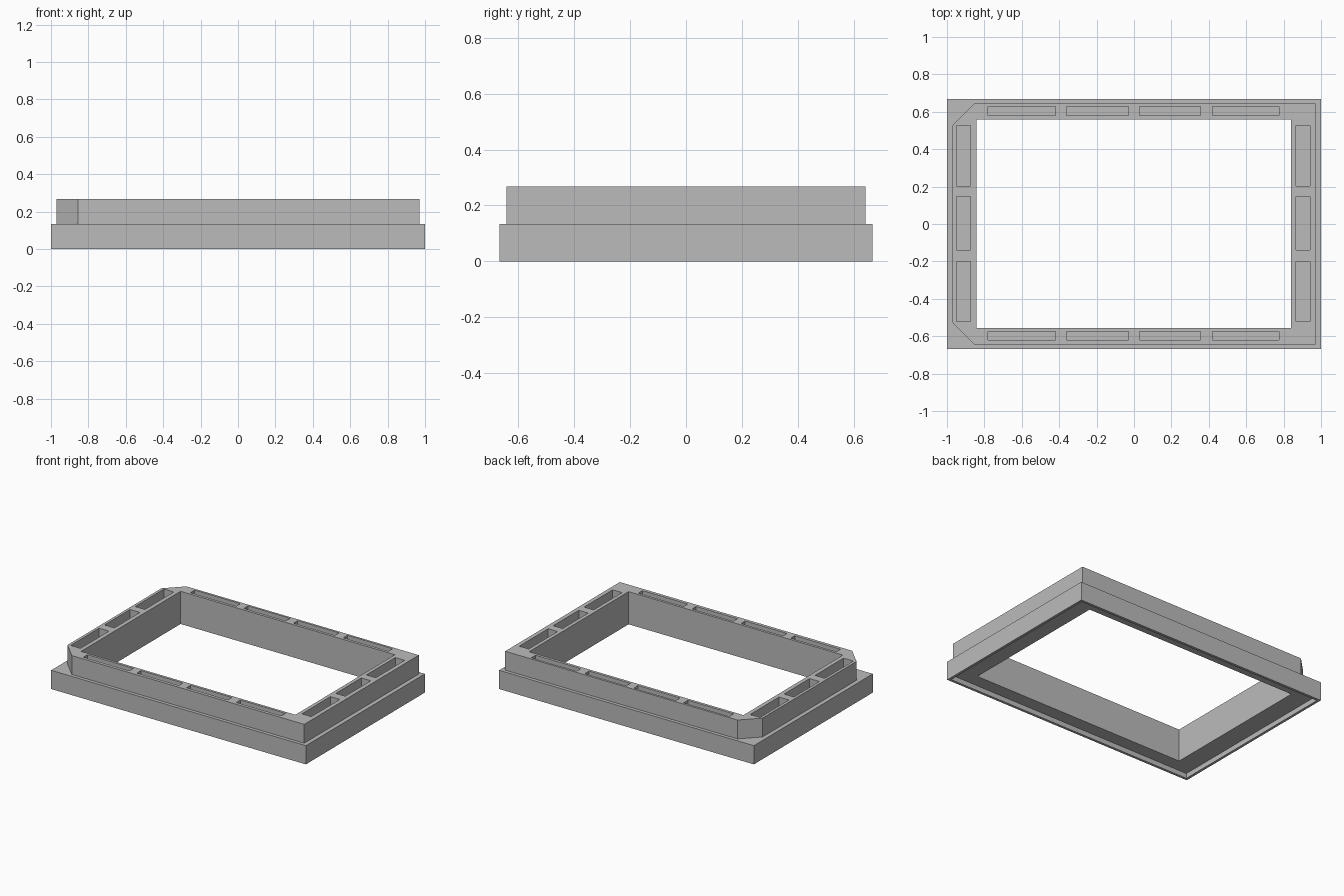
import bpy, bmesh

cube = bpy.data.objects.get("Cube")
if cube:
    bpy.data.objects.remove(cube, do_unlink=True)

mat = bpy.data.materials.new("plain_grey")
mat.use_nodes = True
GREY = (0.5, 0.5, 0.5, 1)
mat.diffuse_color = GREY
mat.node_tree.nodes["Principled BSDF"].inputs["Base Color"].default_value = GREY


def rect(x0, x1, y0, y1):
    return [(x0, y0), (x1, y0), (x1, y1), (x0, y1)]


def prisms(name, outlines, z0, z1):
    """Extrude each outline from z0 up to z1 in one object."""
    bm = bmesh.new()
    for outline in outlines:
        face = bm.faces.new([bm.verts.new((x, y, z0)) for x, y in outline])
        top = bmesh.ops.extrude_face_region(bm, geom=[face])["geom"]
        for v in top:
            if isinstance(v, bmesh.types.BMVert):
                v.co.z = z1
    bmesh.ops.recalc_face_normals(bm, faces=bm.faces)
    mesh = bpy.data.meshes.new(name)
    bm.to_mesh(mesh)
    bm.free()
    mesh.materials.append(mat)
    obj = bpy.data.objects.new(name, mesh)
    bpy.context.collection.objects.link(obj)
    return obj


HX, HY, STEP_Z, TOP_Z = 1.0, 0.667, 0.133, 0.267

# Wide lower plinth
frame = prisms("stepped_frame", [rect(-HX, HX, -HY, HY)], 0, STEP_Z)

# Narrower upper tier with two clipped corners
tier = prisms("upper_tier", [[(0.97, -0.643), (0.97, 0.643), (-0.855, 0.643),
                              (-0.97, 0.527), (-0.97, -0.527), (-0.855, -0.643)]],
              0.06, TOP_Z)

# Shallow underside recess inside a thin rim
RIM = 0.018
recess = prisms("underside_recess", [rect(RIM - HX, HX - RIM, RIM - HY, HY - RIM)],
                -0.1, 0.035)

# Large central opening
opening = prisms("central_opening", [rect(-0.843, 0.84, -0.556, 0.56)], -0.2, 0.5)

# Rows of pockets in the top face
long_spans = [(-0.78, -0.42), (-0.36, -0.03), (0.03, 0.355), (0.42, 0.775)]
short_spans = [(-0.52, -0.2), (-0.14, 0.147), (0.203, 0.527)]
slots = [rect(a, b, *y) for a, b in long_spans for y in ((-0.62, -0.574), (0.58, 0.627))]
slots += [rect(*x, a, b) for a, b in short_spans for x in ((-0.95, -0.873), (0.866, 0.94))]
pockets = prisms("top_pockets", slots, STEP_Z, 0.4)

# Combine the parts into one clean solid
steps = [(tier, "UNION"), (recess, "DIFFERENCE"), (opening, "DIFFERENCE"), (pockets, "DIFFERENCE")]
for part, operation in steps:
    mod = frame.modifiers.new(part.name, "BOOLEAN")
    mod.object, mod.operation, mod.solver = part, operation, "EXACT"
graph = bpy.context.evaluated_depsgraph_get()
solid = bpy.data.meshes.new_from_object(frame.evaluated_get(graph))
frame.modifiers.clear()
frame.data = solid
for part, _ in steps:
    bpy.data.objects.remove(part, do_unlink=True)
